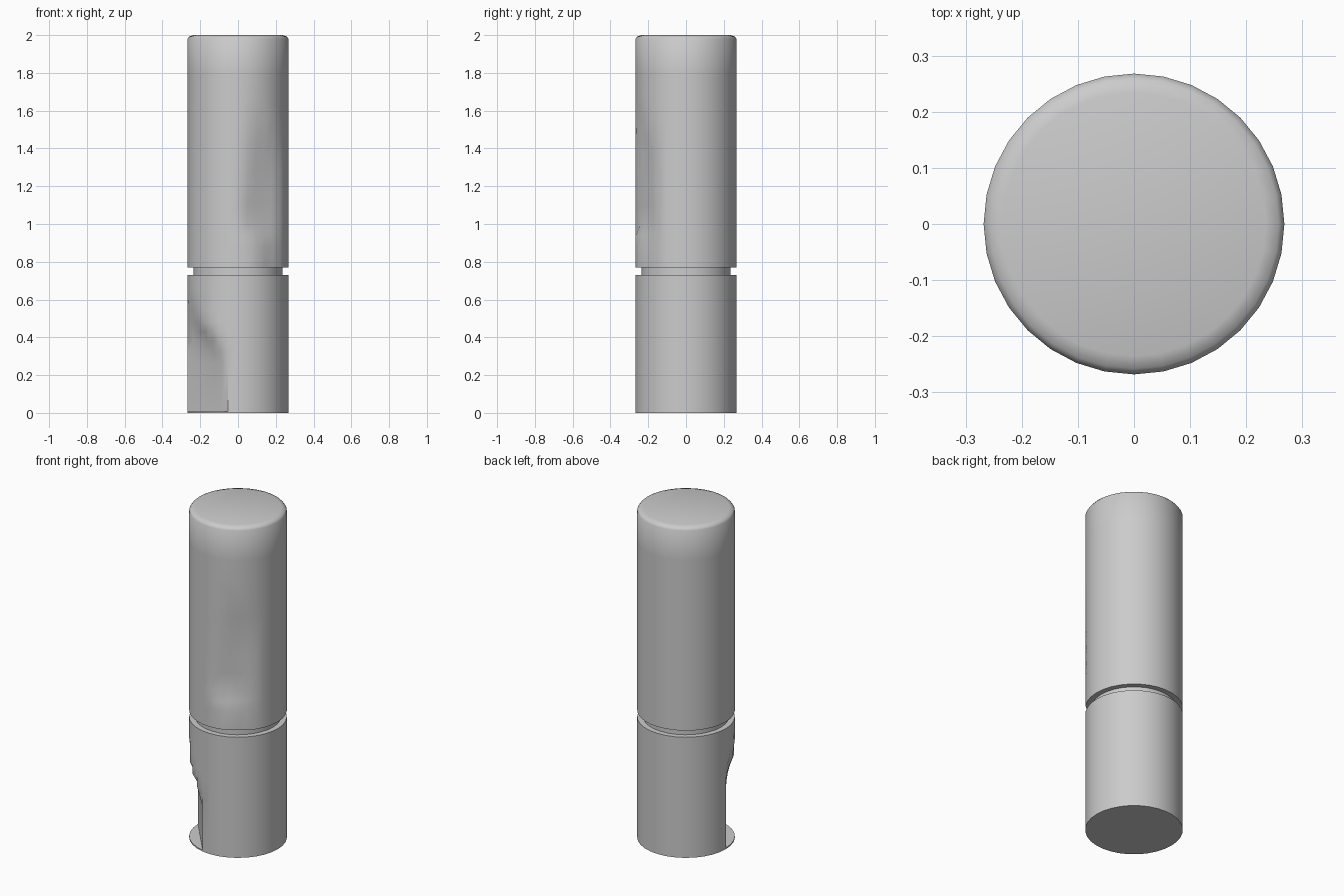
import bpy, bmesh
from math import cos, sin, radians, pi

if "Cube" in bpy.data.objects:
    bpy.data.objects.remove(bpy.data.objects["Cube"])

R, SIDES = 0.268, 32


def lerp_keys(keys, z):
    # chord start/end angle at height z, or None outside the keyed range
    for (z0, a0, b0), (z1, a1, b1) in zip(keys, keys[1:]):
        if z0 <= z <= z1:
            t = (z - z0) / (z1 - z0)
            return a0 + (a1 - a0) * t, b0 + (b1 - b0) * t
    return None


def lathe(name, profile, chip=()):
    # closed turned body; chip = (z, start angle, end angle) of a flat chipped face
    bm = bmesh.new()
    rings = []
    for r, z in profile:
        span = lerp_keys(chip, z)
        ring = []
        for i in range(SIDES):
            deg = 360 * i / SIDES
            rr = r
            if span and span[0] < deg < span[1]:
                mid, half = (span[0] + span[1]) / 2, (span[1] - span[0]) / 2
                rr = r * cos(radians(half)) / cos(radians(deg - mid))
            a = radians(deg)
            ring.append(bm.verts.new((rr * cos(a), rr * sin(a), z)))
        rings.append(ring)
    for lo, hi in zip(rings, rings[1:]):
        for i in range(SIDES):
            j = (i + 1) % SIDES
            bm.faces.new((lo[i], lo[j], hi[j], hi[i]))
    bm.faces.new(rings[0][::-1])
    bm.faces.new(rings[-1])
    me = bpy.data.meshes.new(name)
    bm.to_mesh(me)
    bm.free()
    ob = bpy.data.objects.new(name, me)
    bpy.context.collection.objects.link(ob)
    bpy.ops.object.select_all(action='DESELECT')
    ob.select_set(True)
    bpy.context.view_layer.objects.active = ob
    bpy.ops.object.shade_smooth_by_angle(angle=radians(40))
    return ob


# thin full disc left at the foot of the lower chip
lathe("base_rim", [(R, 0), (R, 0.008)])

# lower section, chipped on the front left
low_chip = [(0.008, 180, 258.75), (0.26, 180, 258.75), (0.38, 180, 247.5),
            (0.48, 180, 225), (0.6, 191.25, 213.75), (0.65, 202.5, 203)]
low_z = [0.008, 0.26, 0.32, 0.38, 0.43, 0.48, 0.54, 0.6, 0.65, 0.73]
lathe("lower_section", [(R, z) for z in low_z], low_chip)

# recessed neck in the groove
lathe("groove_neck", [(0.236, 0.725), (0.236, 0.775)])

# upper section, chipped on the front right, with an eased top edge
up_chip = [(0.77, 292.5, 326.25), (0.88, 292.5, 326.25), (1.0, 270, 326.25),
           (1.2, 275, 326.25), (1.36, 278, 326.25), (1.55, 281, 308),
           (1.62, 283, 303), (1.66, 292, 293)]
up_z = [0.77, 0.88, 0.94, 1.0, 1.1, 1.2, 1.36, 1.45, 1.55, 1.62, 1.66, 1.8, 1.98]
lathe("upper_section", [(R, z) for z in up_z] + [(0.258, 1.993), (0.235, 2.0)], up_chip)
